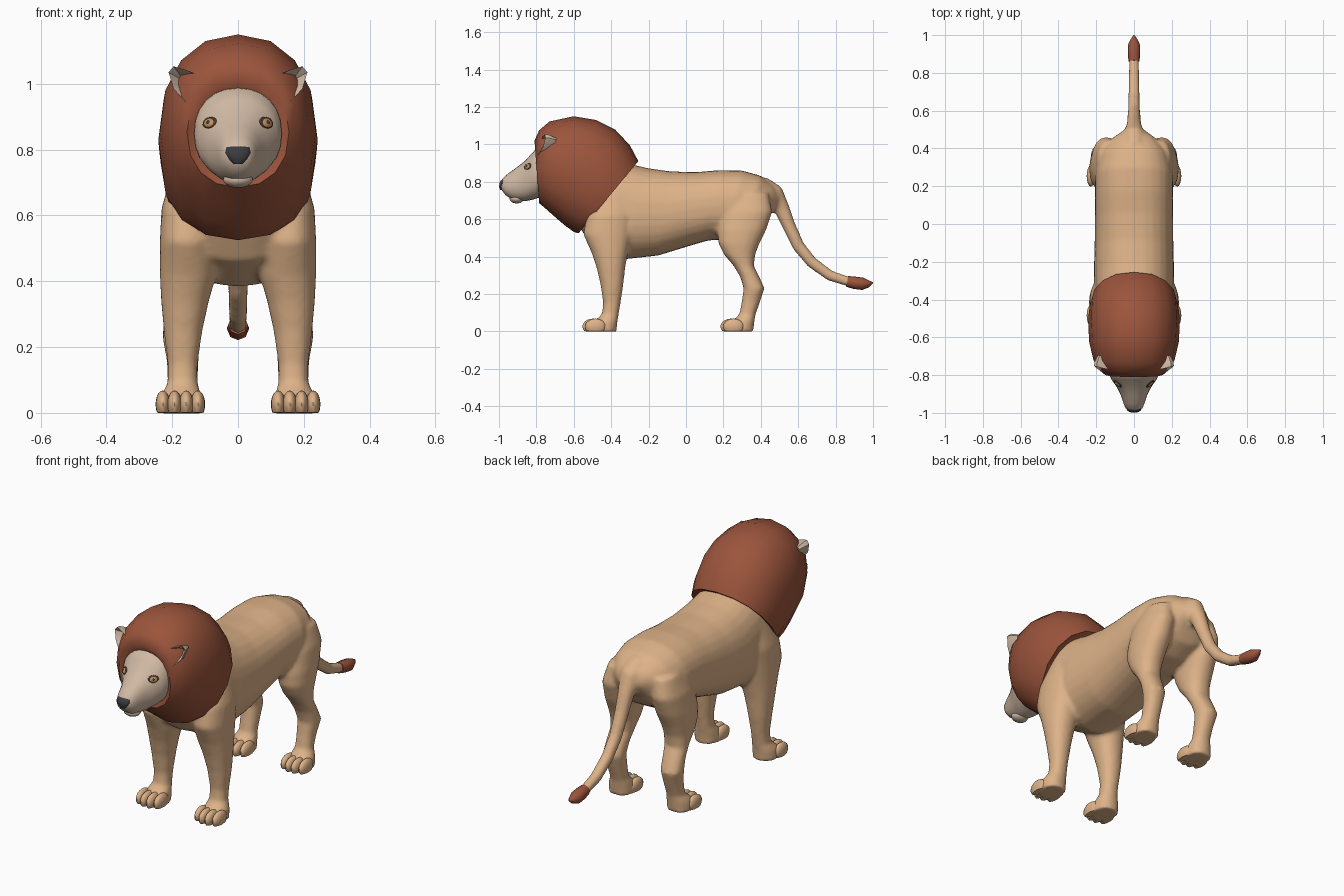
import bpy, bmesh, math
from mathutils import Vector

if "Cube" in bpy.data.objects:
    bpy.data.objects.remove(bpy.data.objects["Cube"])


def material(name, rgb):
    m = bpy.data.materials.new(name)
    m.diffuse_color = (*rgb, 1)
    m.use_nodes = True
    m.node_tree.nodes["Principled BSDF"].inputs["Base Color"].default_value = m.diffuse_color
    return m


TAN = material("tan fur", (0.73, 0.45, 0.25))
RUST = material("rust mane", (0.33, 0.09, 0.045))
PALE = material("pale face", (0.63, 0.485, 0.37))
DARK = material("dark nose", (0.045, 0.045, 0.05))
AMBER = material("amber eye", (0.55, 0.27, 0.10))
RIM = material("eye rim", (0.06, 0.035, 0.025))


def finish(name, bm, mat, angle=50):
    bmesh.ops.recalc_face_normals(bm, faces=bm.faces)
    me = bpy.data.meshes.new(name)
    bm.to_mesh(me)
    bm.free()
    me.materials.append(mat)
    ob = bpy.data.objects.new(name, me)
    bpy.context.collection.objects.link(ob)
    bpy.ops.object.select_all(action='DESELECT')
    ob.select_set(True)
    bpy.context.view_layer.objects.active = ob
    bpy.ops.object.shade_smooth_by_angle(angle=math.radians(angle))
    return ob


def loft(bm, rings, sides=24, power=2.0):
    """Skin closed rings given as (centre, half axis u, half axis v)."""
    def curve(t):
        return math.copysign(abs(t) ** (2 / power), t)
    loops = []
    for c, u, v in rings:
        angles = [2 * math.pi * i / sides for i in range(sides)]
        loops.append([bm.verts.new(c + u * curve(math.cos(a)) + v * curve(math.sin(a)))
                      for a in angles])
    for a, b in zip(loops, loops[1:]):
        for i in range(sides):
            j = (i + 1) % sides
            bm.faces.new((a[i], a[j], b[j], b[i]))
    bm.faces.new(loops[0])
    bm.faces.new(loops[-1])


def slices(rows):
    """Rows of top y, top z, bottom y, bottom z, half width."""
    out = []
    for ty, tz, by, bz, w in rows:
        top, bot = Vector((0, ty, tz)), Vector((0, by, bz))
        out.append(((top + bot) / 2, Vector((w, 0, 0)), (top - bot) / 2))
    return out


def leg_rings(rows, s):
    """Rows of z, front y, back y, inner x, outer x."""
    return [(Vector((s * (xi + xo) / 2, (yf + yb) / 2, z)),
             Vector(((xo - xi) / 2, 0, 0)), Vector((0, (yb - yf) / 2, 0)))
            for z, yf, yb, xi, xo in rows]


def tube(rows):
    """Rows of y, z, radius along the centre plane."""
    pts = [Vector((0, y, z)) for y, z, r in rows]
    out = []
    for i, p in enumerate(pts):
        t = (pts[min(i + 1, len(pts) - 1)] - pts[max(i - 1, 0)]).normalized()
        r = rows[i][2]
        out.append((p, Vector((r, 0, 0)), t.cross(Vector((1, 0, 0))) * r))
    return out


def ball(name, centre, radii, mat, normal=None, floor=False):
    bm = bmesh.new()
    bmesh.ops.create_uvsphere(bm, u_segments=16, v_segments=10, radius=1)
    rot = normal.to_track_quat('Z', 'Y') if normal else None
    for v in bm.verts:
        p = Vector([a * r for a, r in zip(v.co, radii)])
        v.co = Vector(centre) + (rot @ p if rot else p)
        if floor:
            v.co.z = max(v.co.z, 0)
    return finish(name, bm, mat)


# Body: torso, legs and tail fused into one skin
body = bmesh.new()
loft(body, slices([
    (-.62, .95, -.64, .68, .13), (-.45, .92, -.57, .56, .185), (-.30, .895, -.51, .46, .205),
    (-.20, .872, -.35, .383, .213), (-.08, .855, -.15, .405, .209), (.06, .852, .03, .46, .206),
    (.18, .862, .12, .486, .206), (.30, .86, .22, .49, .206), (.40, .832, .32, .51, .185),
    (.47, .78, .41, .56, .125), (.52, .72, .46, .64, .05)]), 28, 2.3)
front_leg = [(.74, -.46, -.30, .09, .20), (.62, -.53, -.28, .08, .233), (.52, -.55, -.29, .07, .238),
             (.42, -.505, -.31, .065, .238), (.34, -.478, -.325, .088, .234),
             (.25, -.457, -.335, .108, .226), (.15, -.443, -.35, .122, .214),
             (.09, -.45, -.36, .122, .214), (.06, -.485, -.365, .113, .232),
             (.02, -.52, -.37, .108, .24), (-.002, -.52, -.37, .108, .24)]
hind_leg = [(.74, .24, .44, .08, .19), (.64, .19, .462, .07, .225), (.54, .168, .428, .07, .236),
            (.47, .173, .393, .08, .236), (.41, .203, .37, .09, .23), (.35, .255, .363, .10, .224),
            (.29, .29, .393, .11, .226), (.23, .308, .42, .115, .23), (.16, .298, .397, .12, .217),
            (.09, .285, .372, .122, .214), (.06, .25, .367, .113, .232),
            (.02, .215, .362, .108, .24), (-.002, .215, .362, .108, .24)]
for s in (-1, 1):
    loft(body, leg_rings(front_leg, s), 20, 2.2)
    loft(body, leg_rings(hind_leg, s), 20, 2.2)
loft(body, tube([(.40, .77, .062), (.47, .73, .058), (.515, .65, .042), (.548, .57, .036),
                 (.602, .455, .033), (.672, .37, .031), (.77, .298, .029), (.875, .264, .026)]), 16)
ob = finish("body", body, TAN)
remesh = ob.modifiers.new("fuse", 'REMESH')
remesh.mode = 'VOXEL'
remesh.voxel_size = 0.011
remesh.use_smooth_shade = True
soften = ob.modifiers.new("soften", 'SMOOTH')
soften.factor = 0.5
soften.iterations = 6
for m in ("fuse", "soften"):
    bpy.ops.object.modifier_apply(modifier=m)
bpy.ops.object.shade_smooth_by_angle(angle=math.radians(60))

# Four toes on each paw
for s in (-1, 1):
    for label, y in (("front", -.498), ("hind", .24)):
        for i in range(4):
            lead = 0.0 if i in (1, 2) else 0.014
            ball(f"{label}_toe", (s * (.122 + .0355 * i), y + lead, .026),
                 (.022, .056, .042), TAN, floor=True)

# Tail tuft
bm = bmesh.new()
loft(bm, tube([(.862, .267, .029), (.90, .26, .033), (.945, .254, .033), (.975, .255, .02),
               (1.0, .26, .003)]), 8)
finish("tail_tuft", bm, RUST)

# Mane: thick hood, slanted at the back
bm = bmesh.new()
loft(bm, slices([
    (-.785, .99, -.78, .70, .132), (-.81, 1.02, -.785, .685, .155), (-.785, 1.075, -.755, .66, .188),
    (-.73, 1.122, -.71, .62, .215), (-.60, 1.15, -.65, .568, .237), (-.48, 1.13, -.60, .532, .242),
    (-.38, 1.08, -.58, .525, .24), (-.30, .995, -.575, .525, .235), (-.255, .91, -.57, .53, .226),
    (-.29, .885, -.55, .56, .20)]), 16, 2.2)
finish("mane", bm, RUST, 70)

# Head tapering into the muzzle
bm = bmesh.new()
loft(bm, slices([
    (-.72, 1.0, -.72, .71, .135), (-.795, .985, -.795, .712, .133), (-.825, .95, -.82, .704, .12),
    (-.865, .908, -.86, .696, .092), (-.91, .873, -.90, .698, .07), (-.95, .845, -.935, .708, .058),
    (-.98, .818, -.965, .728, .046), (-.992, .795, -.985, .755, .028)]), 24, 2.2)
head = finish("head", bm, PALE, 70)
ball("chin", (0, -.905, .709), (.045, .038, .025), PALE)

# Nose: broad top narrowing below
bm = bmesh.new()
loft(bm, [(Vector((0, y, z)), Vector((w, 0, 0)), Vector((0, d, 0))) for z, y, w, d in
          [(.757, -.98, .014, .014), (.77, -.977, .03, .022), (.79, -.972, .041, .027),
           (.806, -.967, .038, .024), (.815, -.962, .024, .014)]], 14, 2.3)
finish("nose", bm, DARK)

# Eyes: layered lens shapes resting on the head surface
bpy.context.view_layer.update()
for s in (-1, 1):
    hit, spot, normal, _ = head.ray_cast(Vector((s * .086, -2, .882)), Vector((0, 1, 0)))
    if not hit:
        spot, normal = Vector((s * .086, -.84, .882)), Vector((s * .5, -.8, .3)).normalized()
    ball("eye_rim", spot, (.027, .019, .006), RIM, normal)
    low = spot - Vector((0, 0, .002))
    ball("iris", low + normal * .002, (.020, .015, .008), AMBER, normal)
    ball("pupil", low + normal * .006, (.008, .008, .006), DARK, normal)

# Ears: cupped shells with a rounded back
rim = [(.108, -.775, 1.02), (.106, -.785, .975), (.15, -.795, .935), (.196, -.765, .985),
       (.211, -.752, 1.035), (.196, -.755, 1.053), (.16, -.765, 1.043)]
for s in (-1, 1):
    bm = bmesh.new()
    pts = [Vector((s * x, y, z)) for x, y, z in rim]
    mid = sum(pts, Vector()) / len(pts)
    loops = []
    for scale, back in ((.35, .045), (.8, .012), (1.0, 0), (.97, .02), (.6, .065)):
        loops.append([bm.verts.new(mid + (p - mid) * scale + Vector((0, back, 0))) for p in pts])
    n = len(pts)
    for a, b in zip(loops, loops[1:]):
        for i in range(n):
            bm.faces.new((a[i], a[(i + 1) % n], b[(i + 1) % n], b[i]))
    bm.faces.new(loops[0])
    bm.faces.new(loops[-1])
    finish("ear", bm, PALE, 40)
